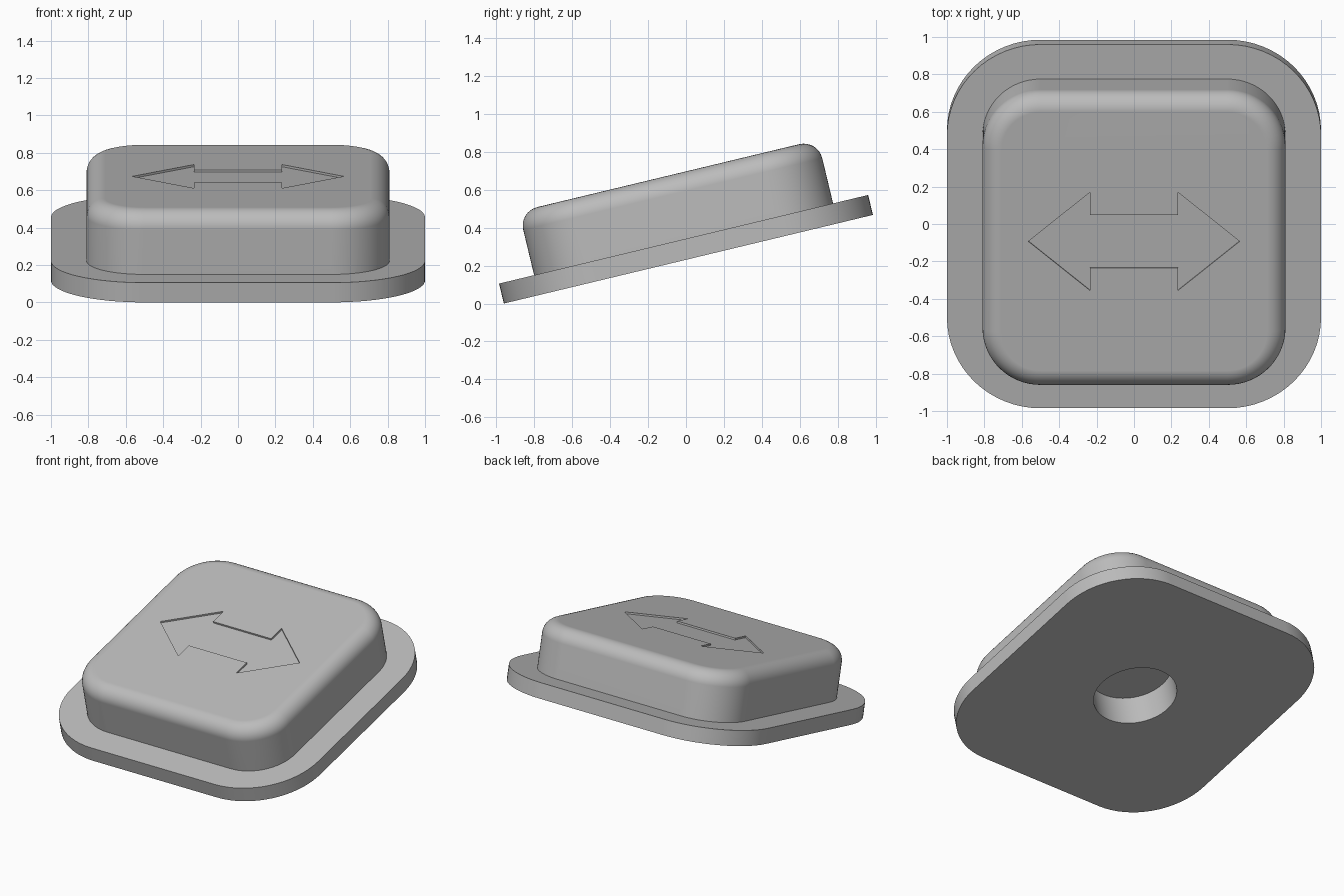
import bpy, bmesh, math
from mathutils import Matrix, Vector

if "Cube" in bpy.data.objects:
    bpy.data.objects.remove(bpy.data.objects["Cube"], do_unlink=True)

TILT = math.radians(13.5)
PLATE_H, CAP_H = 0.108, 0.345
HALF_DEPTH = 1.0

grey = bpy.data.materials.new("plain grey")
grey.use_nodes = True
colour = (0.5, 0.5, 0.5, 1)
grey.diffuse_color = colour
grey.node_tree.nodes["Principled BSDF"].inputs["Base Color"].default_value = colour


def rounded_square(half, radius, steps=16):
    """Outline of a square with arc corners, counter-clockwise."""
    points = []
    for corner, (sx, sy) in enumerate([(1, 1), (-1, 1), (-1, -1), (1, -1)]):
        for i in range(steps + 1):
            a = math.pi / 2 * (corner + i / steps)
            points.append((sx * (half - radius) + radius * math.cos(a),
                           sy * (half - radius) + radius * math.sin(a)))
    return points


def prism(name, outline, z0, z1, top_fillet=0):
    """Extrude an outline upward, optionally rounding the top rim."""
    bm = bmesh.new()
    floor = bm.faces.new([bm.verts.new((x, y, z0)) for x, y in outline])
    extruded = bmesh.ops.extrude_face_region(bm, geom=[floor], use_keep_orig=True)
    top = [v for v in extruded["geom"] if isinstance(v, bmesh.types.BMVert)]
    bmesh.ops.translate(bm, verts=top, vec=(0, 0, z1 - z0))
    if top_fillet:
        rim = [e for e in bm.edges if all(v in top for v in e.verts)]
        bmesh.ops.bevel(bm, geom=rim, offset=top_fillet, segments=8,
                        profile=0.5, affect='EDGES')
    bmesh.ops.recalc_face_normals(bm, faces=bm.faces)
    mesh = bpy.data.meshes.new(name)
    bm.to_mesh(mesh)
    bm.free()
    mesh.materials.append(grey)
    obj = bpy.data.objects.new(name, mesh)
    bpy.context.collection.objects.link(obj)
    return obj


def select_only(obj):
    bpy.ops.object.select_all(action='DESELECT')
    obj.select_set(True)
    bpy.context.view_layer.objects.active = obj


def cut(obj, cutter):
    select_only(obj)
    mod = obj.modifiers.new("cut", 'BOOLEAN')
    mod.operation, mod.solver, mod.object = 'DIFFERENCE', 'EXACT', cutter
    bpy.ops.object.modifier_apply(modifier=mod.name)


# Plate and raised button
plate = prism("base_plate", rounded_square(HALF_DEPTH, 0.5), 0, PLATE_H)
top_z = PLATE_H + CAP_H
button = prism("button_cap", rounded_square(0.81, 0.31), PLATE_H, top_z, 0.1)

# Blind round hole in the underside
circle = [(0.28 * math.cos(math.tau * i / 64), 0.28 * math.sin(math.tau * i / 64))
          for i in range(64)]
hole = prism("hole_cutter", circle, -0.1, 0.22)

# Shallow double-headed arrow recess
tip, neck, head, shaft = 0.565, 0.235, 0.27, 0.145
half_arrow = [(neck, -shaft), (neck, -head), (tip, 0), (neck, head), (neck, shaft)]
arrow = prism("arrow_cutter", half_arrow + [(-x, -y) for x, y in half_arrow],
              top_z - 0.012, top_z + 0.1)

cut(plate, hole)
cut(button, hole)
cut(button, arrow)
for cutter in (hole, arrow):
    bpy.data.objects.remove(cutter, do_unlink=True)

# Lean the whole part back so its front edge rests on the ground
lift = Matrix.Translation(Vector((0, PLATE_H / 2 * math.sin(TILT),
                                  HALF_DEPTH * math.sin(TILT))))
for obj in (plate, button):
    obj.data.transform(lift @ Matrix.Rotation(TILT, 4, 'X'))
    select_only(obj)
    bpy.ops.object.shade_smooth_by_angle(angle=math.radians(30))
    normals = obj.modifiers.new("flat_tops", 'WEIGHTED_NORMAL')
    normals.keep_sharp = True
